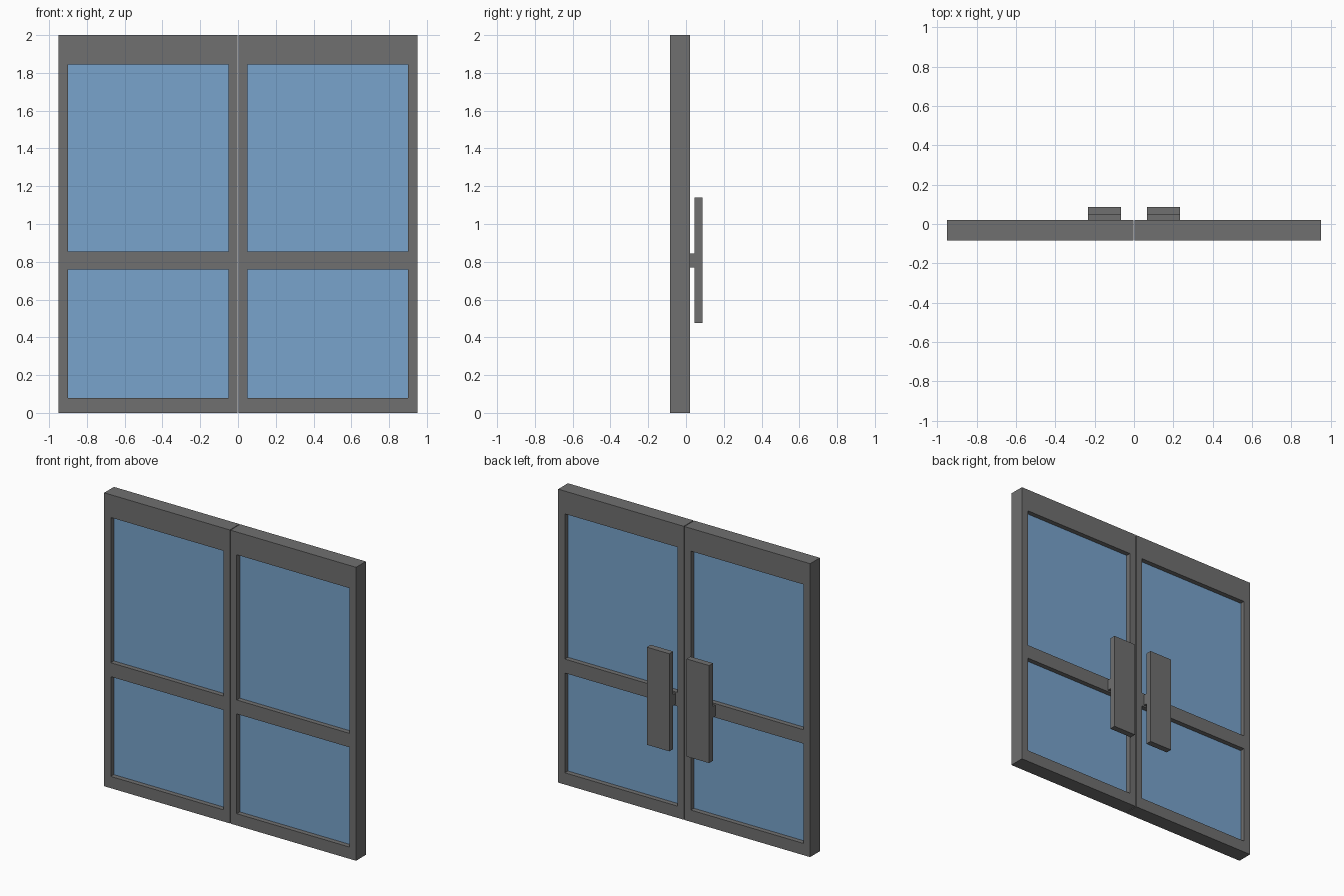
import bpy
import bmesh
from mathutils import Vector

cube = bpy.data.objects.get("Cube")
if cube:
    bpy.data.objects.remove(cube, do_unlink=True)


def make_material(name, rgb):
    mat = bpy.data.materials.new(name)
    mat.use_nodes = True
    color = (*rgb, 1.0)
    mat.diffuse_color = color
    mat.node_tree.nodes["Principled BSDF"].inputs["Base Color"].default_value = color
    return mat


grey = make_material("grey metal", (0.162, 0.162, 0.162))
blue = make_material("blue glass", (0.188, 0.367, 0.604))


def add_object(name, bm, mat):
    bmesh.ops.recalc_face_normals(bm, faces=bm.faces)
    mesh = bpy.data.meshes.new(name)
    bm.to_mesh(mesh)
    bm.free()
    mesh.materials.append(mat)
    obj = bpy.data.objects.new(name, mesh)
    bpy.context.collection.objects.link(obj)
    return obj


def box(name, x, y, z, mat):
    """Box between the (low, high) limits on each axis."""
    bm = bmesh.new()
    bmesh.ops.create_cube(bm, size=1)
    for v in bm.verts:
        v.co = Vector([(lo + hi) / 2 + c * (hi - lo)
                       for c, (lo, hi) in zip(v.co, (x, y, z))])
    return add_object(name, bm, mat)


def span(a, b, side):
    return tuple(sorted((a * side, b * side)))


FRONT, BACK = -0.085, 0.02
XS = (0.0025, 0.05, 0.90, 0.95)           # stiles and opening
ZS = (0, 0.08, 0.76, 0.855, 1.845, 2.0)   # rails and openings


def door_frame(name, side):
    """Leaf with two openings: a grid of faces, extruded to its depth."""
    bm = bmesh.new()
    grid = [[bm.verts.new((x * side, FRONT, z)) for z in ZS] for x in XS]
    for i in range(len(XS) - 1):
        for j in range(len(ZS) - 1):
            if i == 1 and j in (1, 3):
                continue
            bm.faces.new((grid[i][j], grid[i + 1][j],
                          grid[i + 1][j + 1], grid[i][j + 1]))
    result = bmesh.ops.extrude_face_region(bm, geom=bm.faces[:],
                                           use_keep_orig=True)
    moved = [g for g in result["geom"] if isinstance(g, bmesh.types.BMVert)]
    bmesh.ops.translate(bm, verts=moved, vec=(0, BACK - FRONT, 0))
    return add_object(name, bm, grey)


for label, side in (("left", 1), ("right", -1)):
    door_frame(label + "_door_frame", side)

    # Recessed panes
    for part, k in (("lower", 1), ("upper", 3)):
        box(f"{label}_{part}_glass", span(XS[1], XS[2], side),
            (-0.052, -0.013), (ZS[k], ZS[k + 1]), blue)

    # Push plate on its mount
    handle_x = span(0.065, 0.235, side)
    box(label + "_handle_mount", handle_x, (BACK, 0.045), (0.77, 0.845), grey)
    box(label + "_handle_plate", handle_x, (0.045, 0.087), (0.475, 1.14), grey)
